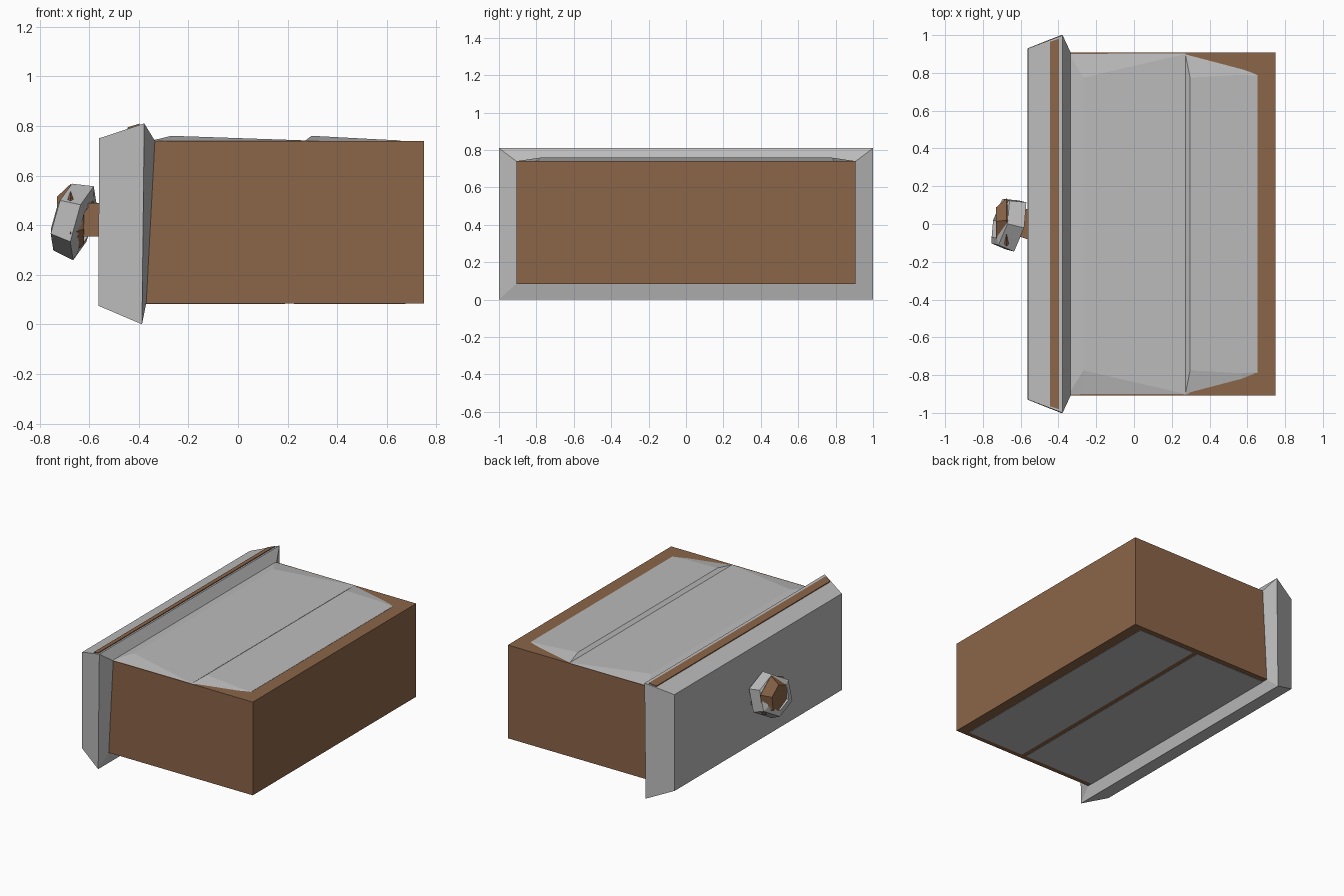
import bpy, bmesh, math
from mathutils import Matrix, Vector

if "Cube" in bpy.data.objects:
    bpy.data.objects.remove(bpy.data.objects["Cube"])


def material(name, rgb):
    m = bpy.data.materials.new(name)
    m.diffuse_color = (*rgb, 1)
    m.use_nodes = True
    m.node_tree.nodes["Principled BSDF"].inputs["Base Color"].default_value = m.diffuse_color
    return m


GREY = material("grey", (0.5, 0.5, 0.5))
BROWN = material("brown wood", (0.26, 0.13, 0.065))


def finish(bm, name, mat):
    bmesh.ops.recalc_face_normals(bm, faces=bm.faces)
    me = bpy.data.meshes.new(name)
    bm.to_mesh(me)
    bm.free()
    me.materials.append(mat)
    ob = bpy.data.objects.new(name, me)
    bpy.context.collection.objects.link(ob)
    return ob


def loft(name, rings, mat):
    """Bridge equally long point rings and cap both ends."""
    bm = bmesh.new()
    loops = [[bm.verts.new(p) for p in r] for r in rings]
    n = len(loops[0])
    for a, b in zip(loops, loops[1:]):
        for i in range(n):
            j = (i + 1) % n
            bm.faces.new((a[i], a[j], b[j], b[i]))
    bm.faces.new(loops[0])
    bm.faces.new(loops[-1])
    return finish(bm, name, mat)


def rect(x_low, x_high, y, z0, z1):
    """Rectangle facing along x, optionally leaning between bottom and top."""
    return [(x_low, -y, z0), (x_low, y, z0), (x_high, y, z1), (x_high, -y, z1)]


def box(name, x0, x1, y, z0, z1, mat):
    return loft(name, [rect(x0, x0, y, z0, z1), rect(x1, x1, y, z0, z1)], mat)


# drawer body
box("drawer_body", -0.45, 0.75, 0.907, 0.085, 0.74, BROWN)

# flared front panel with chamfered back edge
loft("front_panel", [rect(-0.563, -0.56, 0.93, 0.075, 0.75),
                     rect(-0.387, -0.378, 1.0, 0.0, 0.81),
                     rect(-0.37, -0.335, 0.907, 0.085, 0.74)], GREY)

# brown core strip showing along the panel top
loft("panel_core_strip", [rect(-0.445, -0.445, 0.965, 0.76, 0.794),
                          rect(-0.398, -0.398, 0.98, 0.76, 0.809)], BROWN)


# tilted grey boards on top: low front edge, raised ridge, long slope back
def board(name, stations, z_base):
    loft(name, [[(x, -y, z_base), (x, y, z_base), (x, yt, z), (x, -yt, z)]
                for x, y, yt, z in stations], GREY)


board("front_board", [(-0.345, 0.905, 0.90, 0.7415), (-0.268, 0.905, 0.775, 0.76),
                      (0.272, 0.905, 0.90, 0.7415)], 0.739)
board("rear_board", [(0.272, 0.905, 0.90, 0.7415), (0.297, 0.897, 0.775, 0.76),
                     (0.57, 0.825, 0.79, 0.7455), (0.655, 0.79, 0.785, 0.7415)], 0.739)

# grey plates flush with the underside
for name, x0, x1 in (("front_bottom_plate", -0.37, 0.19),
                     ("rear_bottom_plate", 0.225, 0.675)):
    box(name, x0, x1, 0.87, 0.083, 0.087, GREY)

# knob: neck, faceted core and tilted angular ring
loft("knob_neck", [rect(-0.66, -0.66, 0.05, 0.355, 0.49),
                   rect(-0.55, -0.55, 0.085, 0.355, 0.49)], BROWN)


def hexagon(x, r):
    return [(x, r * math.sin(a), 0.42 + r * math.cos(a))
            for a in (math.radians(60 * i + 8) for i in range(6))]


loft("knob_core", [hexagon(-0.73, 0.095), hexagon(-0.675, 0.147),
                   hexagon(-0.62, 0.095)], BROWN)

bm = bmesh.new()
SIDES = 6
tilt = Matrix.Rotation(math.radians(-14), 3, 'Z') @ Matrix.Rotation(math.radians(16), 3, 'Y')
ring = []
for i in range(SIDES):
    a = math.radians(60 * i + 30)
    ring.append([bm.verts.new(Vector((-0.665, 0, 0.42)) + tilt @ Vector(
        (dx, r * math.cos(a), r * math.sin(a))))
        for dx, r in ((-0.058, 0.10), (-0.045, 0.14), (0.045, 0.155), (0.058, 0.10))])
for i in range(SIDES):
    p, q = ring[i], ring[(i + 1) % SIDES]
    for k in range(4):
        m = (k + 1) % 4
        bm.faces.new((p[k], p[m], q[m], q[k]))
finish(bm, "knob_ring", GREY)
